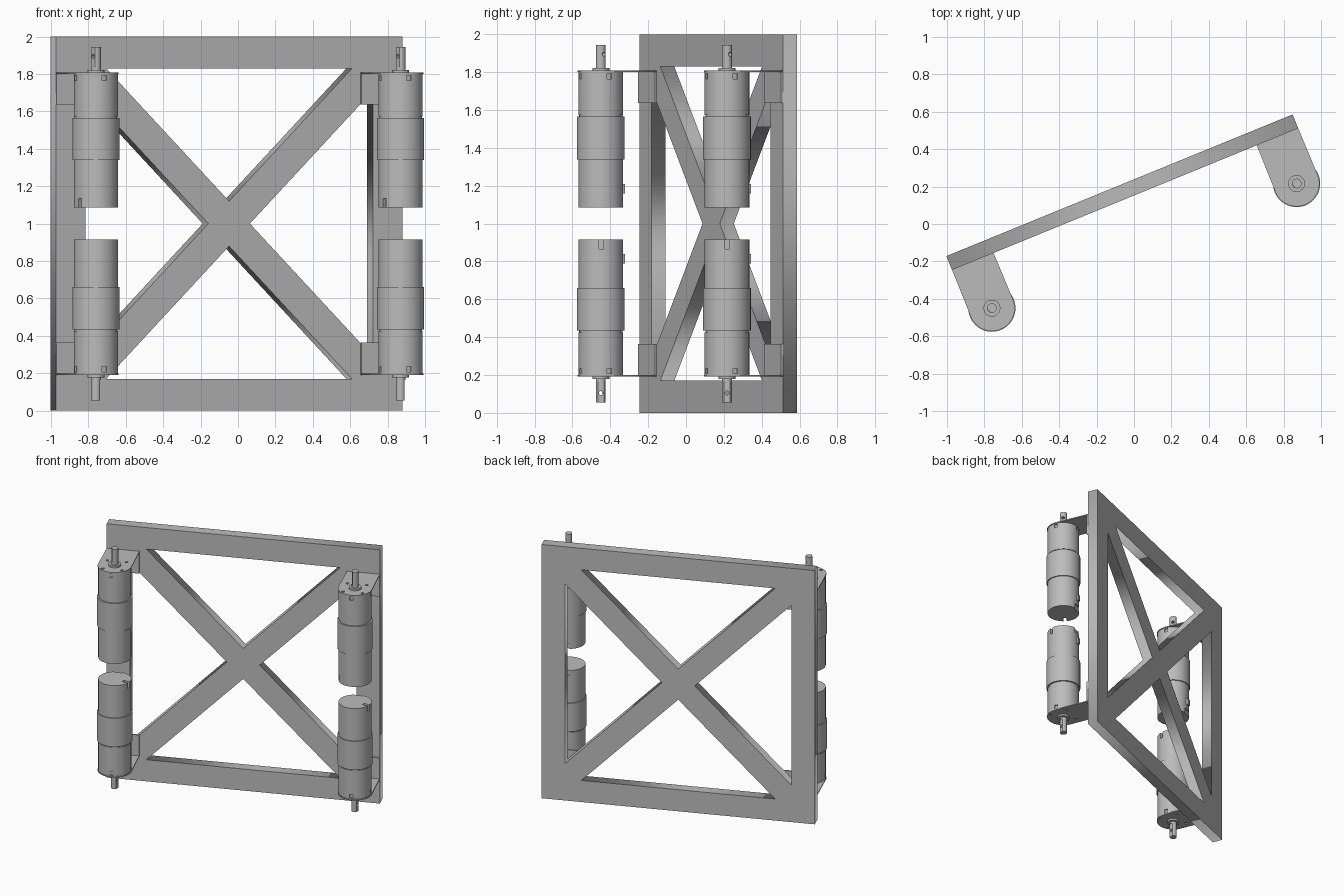
import bpy, bmesh
from math import radians, cos, sin, pi
from mathutils import Matrix, Vector

cube = bpy.data.objects.get("Cube")
if cube:
    bpy.data.objects.remove(cube, do_unlink=True)

T = Matrix.Translation
ASSEMBLY = T((-0.0625, 0.17, 0)) @ Matrix.Rotation(radians(22.25), 4, 'Z')

grey = bpy.data.materials.new("plain grey")
GREY = (0.5, 0.5, 0.5, 1)
grey.diffuse_color = GREY
grey.use_nodes = True
grey.node_tree.nodes["Principled BSDF"].inputs["Base Color"].default_value = GREY


def add(name, mesh):
    mesh.materials.clear()
    mesh.materials.append(grey)
    ob = bpy.data.objects.new(name, mesh)
    bpy.context.collection.objects.link(ob)
    return ob


def baked(ob):
    """Mesh of an object with curves and modifiers resolved; the object goes."""
    bpy.context.view_layer.update()
    dg = bpy.context.evaluated_depsgraph_get()
    mesh = bpy.data.meshes.new_from_object(ob.evaluated_get(dg), depsgraph=dg)
    bpy.data.objects.remove(ob, do_unlink=True)
    return mesh


def extruded(outlines, thickness):
    """Flat plate from an outline followed by its holes, centred on z = 0."""
    curve = bpy.data.curves.new("outline", 'CURVE')
    curve.dimensions, curve.fill_mode = '2D', 'BOTH'
    curve.extrude = thickness / 2
    for points in outlines:
        spline = curve.splines.new('POLY')
        spline.points.add(len(points) - 1)
        for p, (x, y) in zip(spline.points, points):
            p.co = (x, y, 0, 1)
        spline.use_cyclic_u = True
    ob = bpy.data.objects.new("outline", curve)
    bpy.context.collection.objects.link(ob)
    return baked(ob)


def arc(cx, cy, r, start, end, n):
    return [(cx + r * cos(start + (end - start) * i / n),
             cy + r * sin(start + (end - start) * i / n)) for i in range(n + 1)]


def lathe(profile, steps=64):
    bm = bmesh.new()
    verts = [bm.verts.new((r, 0, z)) for r, z in profile]
    edges = [bm.edges.new(pair) for pair in zip(verts, verts[1:])]
    bmesh.ops.spin(bm, geom=verts + edges, cent=(0, 0, 0), axis=(0, 0, 1),
                   angle=2 * pi, steps=steps)
    bmesh.ops.remove_doubles(bm, verts=bm.verts, dist=1e-5)
    bmesh.ops.recalc_face_normals(bm, faces=bm.faces)
    mesh = bpy.data.meshes.new("lathe")
    bm.to_mesh(mesh)
    bm.free()
    return mesh


def box(size, place):
    bm = bmesh.new()
    bmesh.ops.create_cube(bm, size=1, matrix=place @ Matrix.Diagonal((*size, 1)))
    mesh = bpy.data.meshes.new("box")
    bm.to_mesh(mesh)
    bm.free()
    return mesh


def cut(mesh, cutters):
    ob = add("body", mesh)
    helpers = [add("cutter", c) for c in cutters]
    for h in helpers:
        h.hide_render = True
        mod = ob.modifiers.new("cut", 'BOOLEAN')
        mod.object, mod.operation, mod.solver = h, 'DIFFERENCE', 'EXACT'
    result = baked(ob)
    for h in helpers:
        bpy.data.objects.remove(h, do_unlink=True)
    return result


def around(degrees, r, z):
    return Matrix.Rotation(radians(degrees), 4, 'Z') @ T((r, 0, z))


# Cross-braced square frame: outer square with four triangular openings
IN, BASE, APEX = 0.83, 0.71, 0.12
triangle = [(-BASE, IN), (BASE, IN), (0, APEX)]
openings = []
for k in range(4):
    turn = Matrix.Rotation(k * pi / 2, 2)
    openings.append([tuple(turn @ Vector(p)) for p in triangle])
square = [(-1, -1), (1, -1), (1, 1), (-1, 1)]
frame = add("braced_frame", extruded([square] + openings, 0.08))
frame.matrix_world = ASSEMBLY @ T((0, 0, 1)) @ Matrix.Rotation(pi / 2, 4, 'X')

# Stepped motor body, mount face at z = 0, with slots cut into the rim
SLOT = -159
body = lathe([(0, -.715), (.118, -.715), (.118, -.46), (.126, -.46), (.126, -.235),
              (.114, -.235), (.114, -.226), (.118, -.226), (.118, 0), (0, 0)])
notches = [box((.02, .026, .028), around(a, .118, -.021)) for a in (0, 90, 180, 270)]
notches.append(box((.06, .024, .1), around(SLOT, .1, -.715)))
notches.append(box((.05, .06, .08), around(90, .13, -.715)))
body = cut(body, notches)

# Output shaft with a collar, a flat and a cross hole
shaft = lathe([(0, -.01), (.045, -.01), (.045, .022), (.026, .022), (.026, .145), (0, .145)], 40)
cross = lathe([(0, -.1), (.011, -.1), (.011, .1), (0, .1)], 16)
cross.transform(around(SLOT, 0, .095) @ Matrix.Rotation(pi / 2, 4, 'Y'))
shaft = cut(shaft, [box((.02, .1, .2), around(SLOT, .031, .135)), cross])

# Terminal tab near the open end
tab = box((.022, .03, .05), around(90, .121, -.565 - .05))

# Angle bracket: round-ended plate with screw holes, and a flange on the frame
plate_outline = [(.12, .27), (-.12, .27)] + arc(0, 0, .122, pi, 2 * pi, 32)
holes = [arc(.1 * cos(a), .1 * sin(a), .011, 0, 2 * pi * 15 / 16, 15)
         for a in (pi / 4, 3 * pi / 4, 5 * pi / 4, 7 * pi / 4)]
plate = extruded([plate_outline] + holes, .008)
plate.transform(T((0, 0, .004)))
flange = box((.24, .01, .172), T((0, .265, -.078)))

# Four drive units: the lower pair is turned over
PARTS = {"motor_body": body, "motor_shaft": shaft, "terminal_tab": tab,
         "bracket_plate": plate, "bracket_flange": flange}
smooth = []
for level, z, flip in (("upper", 1.8, 0), ("lower", 0.2, pi)):
    for side, x in (("left", .88), ("right", -.88)):
        place = ASSEMBLY @ T((x, -.31, z)) @ Matrix.Rotation(flip, 4, 'Y')
        for part, mesh in PARTS.items():
            ob = add(f"{level}_{side}_{part}", mesh.copy())
            ob.matrix_world = place
            if part.startswith("motor"):
                smooth.append(ob)

# Smooth the round parts, keeping their steps sharp
bpy.ops.object.select_all(action='DESELECT')
for ob in smooth:
    ob.select_set(True)
bpy.context.view_layer.objects.active = smooth[0]
bpy.ops.object.shade_smooth_by_angle(angle=radians(30))
